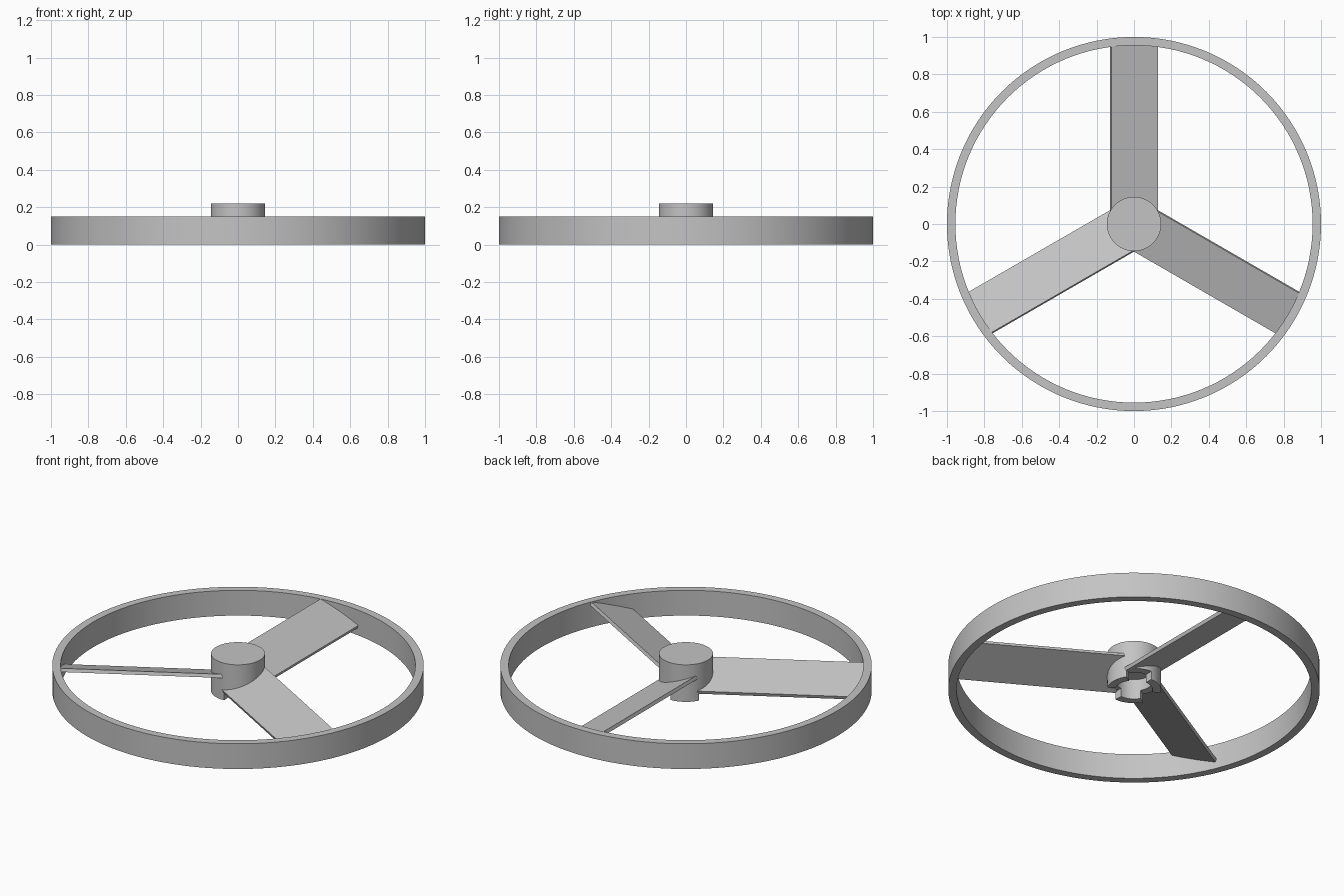
import bpy, bmesh
from math import sin, cos, pi, radians, sqrt
from mathutils import Matrix

cube = bpy.data.objects.get("Cube")
if cube:
    bpy.data.objects.remove(cube)

grey = bpy.data.materials.new("light grey plastic")
grey.use_nodes = True
colour = (0.55, 0.55, 0.55, 1)
grey.diffuse_color = colour
grey.node_tree.nodes["Principled BSDF"].inputs["Base Color"].default_value = colour


def finish(name, bm):
    """Turn a bmesh into a named object with clean normals and sharp edges."""
    bmesh.ops.remove_doubles(bm, verts=bm.verts, dist=1e-5)
    bmesh.ops.recalc_face_normals(bm, faces=bm.faces)
    mesh = bpy.data.meshes.new(name)
    bm.to_mesh(mesh)
    bm.free()
    mesh.materials.append(grey)
    obj = bpy.data.objects.new(name, mesh)
    bpy.context.collection.objects.link(obj)
    bpy.ops.object.select_all(action="DESELECT")
    obj.select_set(True)
    bpy.context.view_layer.objects.active = obj
    bpy.ops.object.shade_smooth_by_angle(angle=radians(30))
    return obj


def revolve(name, profile, steps, start=0.0, sweep=2 * pi, closed=True):
    """Sweep an (r, z) profile about z; a partial sweep gets end caps."""
    bm = bmesh.new()
    full = abs(sweep - 2 * pi) < 1e-6
    rings = []
    for i in range(steps if full else steps + 1):
        a = start + sweep * i / steps
        rings.append([bm.verts.new((r * cos(a), r * sin(a), z)) for r, z in profile])
    n = len(profile)
    for i in range(steps):
        p, q = rings[i], rings[(i + 1) % len(rings)]
        for j in range(n if closed else n - 1):
            k = (j + 1) % n
            if profile[j][0] == 0:
                bm.faces.new((p[j], p[k], q[k]))
            elif profile[k][0] == 0:
                bm.faces.new((p[j], p[k], q[j]))
            else:
                bm.faces.new((p[j], p[k], q[k], q[j]))
    if not full:
        bm.faces.new(rings[0])
        bm.faces.new(rings[-1])
    return finish(name, bm)


def blade(name, turn):
    """Pitched flat plate, curved at both ends to sit in the hub and rim."""
    half, thick, steps = 0.1325, 0.02, 12
    bm = bmesh.new()
    rows = []
    for i in range(steps + 1):
        x = half * (2 * i / steps - 1)
        root = sqrt(max(0.137 ** 2 - x * x, 0))
        tip = sqrt(0.972 ** 2 - x * x)
        rows.append([bm.verts.new((x, y, z)) for y, z in (
            (root, -thick / 2), (tip, -thick / 2), (tip, thick / 2), (root, thick / 2))])
    for p, q in zip(rows, rows[1:]):
        for j in range(4):
            k = (j + 1) % 4
            bm.faces.new((p[j], p[k], q[k], q[j]))
    bm.faces.new(rows[0])
    bm.faces.new(rows[-1])
    place = (Matrix.Rotation(turn, 4, "Z") @ Matrix.Translation((0, 0, 0.095))
             @ Matrix.Rotation(radians(20), 4, "Y"))
    bmesh.ops.transform(bm, matrix=place, verts=bm.verts)
    return finish(name, bm)


# Outer rim
revolve("rim", [(1, 0), (1, 0.15), (0.955, 0.15), (0.955, 0)], 128)

# Hub: solid cap with a round socket open underneath
R, SOCKET, LEG = 0.145, 0.1, 0.05
revolve("hub", [(0, 0.22), (R, 0.22), (R, LEG), (SOCKET, LEG), (SOCKET, 0.12), (0, 0.12)],
        72, closed=False)

# Three blades, and three hub legs with notches between them
for i in range(3):
    turn = i * 2 * pi / 3
    blade(f"blade_{i + 1}", turn)
    revolve(f"hub_leg_{i + 1}", [(R, 0), (R, LEG), (SOCKET, LEG), (SOCKET, 0)],
            16, start=turn + radians(90), sweep=radians(64))
